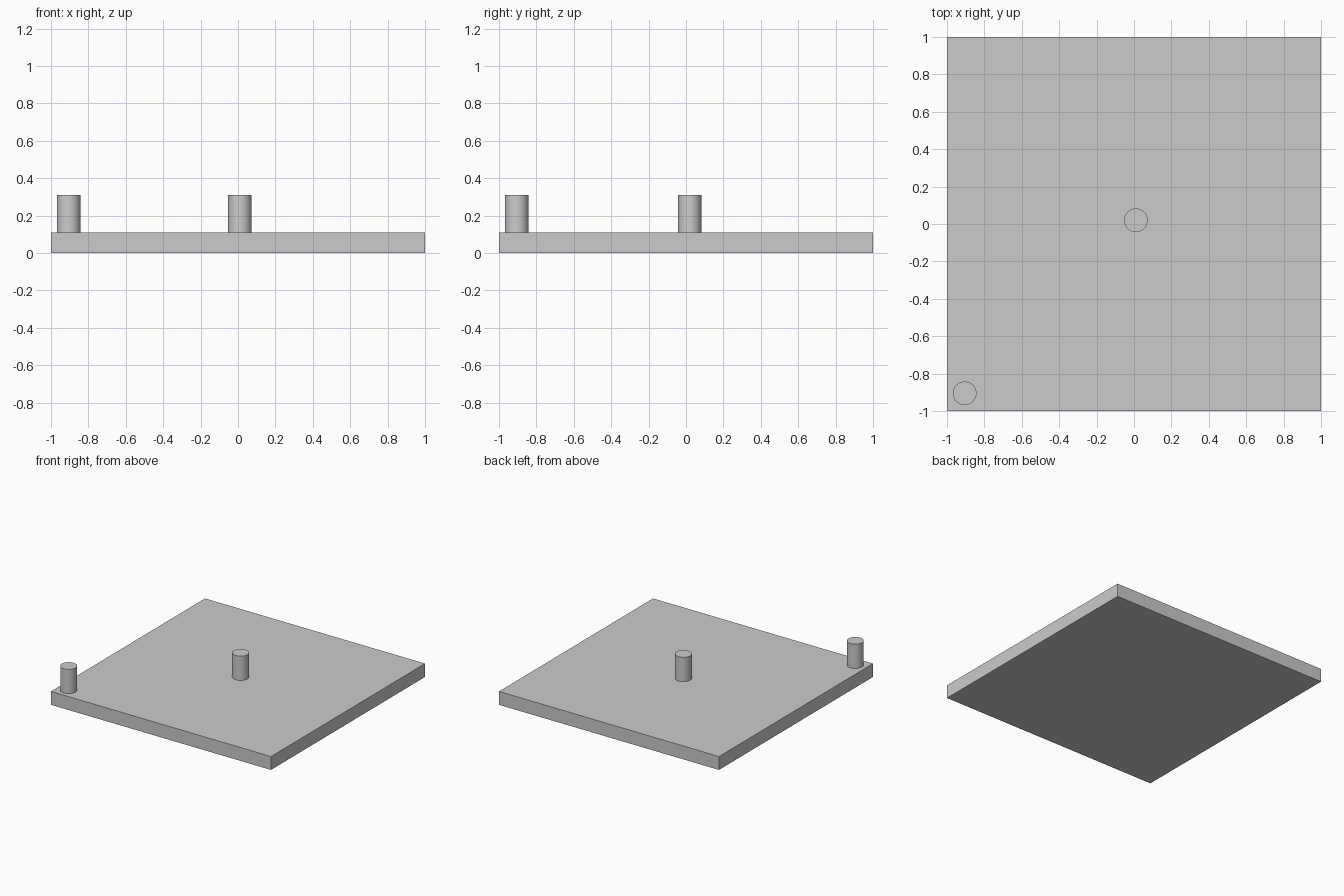
import bpy

# Remove the default cube
cube = bpy.data.objects.get("Cube")
if cube:
    bpy.data.objects.remove(cube, do_unlink=True)

PLATE_TOP = 0.11
POST_TOP = 0.31
POST_RADIUS = 0.063
GREY = (0.6, 0.6, 0.6, 1)

grey = bpy.data.materials.new("plain_grey")
grey.use_nodes = True
grey.diffuse_color = GREY
grey.node_tree.nodes["Principled BSDF"].inputs["Base Color"].default_value = GREY


def finish(name):
    obj = bpy.context.object
    obj.name = obj.data.name = name
    obj.data.materials.append(grey)
    return obj


def add_post(name, x, y):
    bpy.ops.mesh.primitive_cylinder_add(
        vertices=48, radius=POST_RADIUS, depth=POST_TOP - PLATE_TOP,
        location=(x, y, (POST_TOP + PLATE_TOP) / 2))
    finish(name)
    bpy.ops.object.shade_smooth_by_angle()


# Square base plate
bpy.ops.mesh.primitive_cube_add(size=2, location=(0, 0, PLATE_TOP / 2))
plate = finish("base_plate")
plate.scale.z = PLATE_TOP / 2
bpy.ops.object.transform_apply(location=False, rotation=False, scale=True)

# Upright posts
add_post("corner_post", -0.905, -0.905)
add_post("centre_post", 0.01, 0.02)
